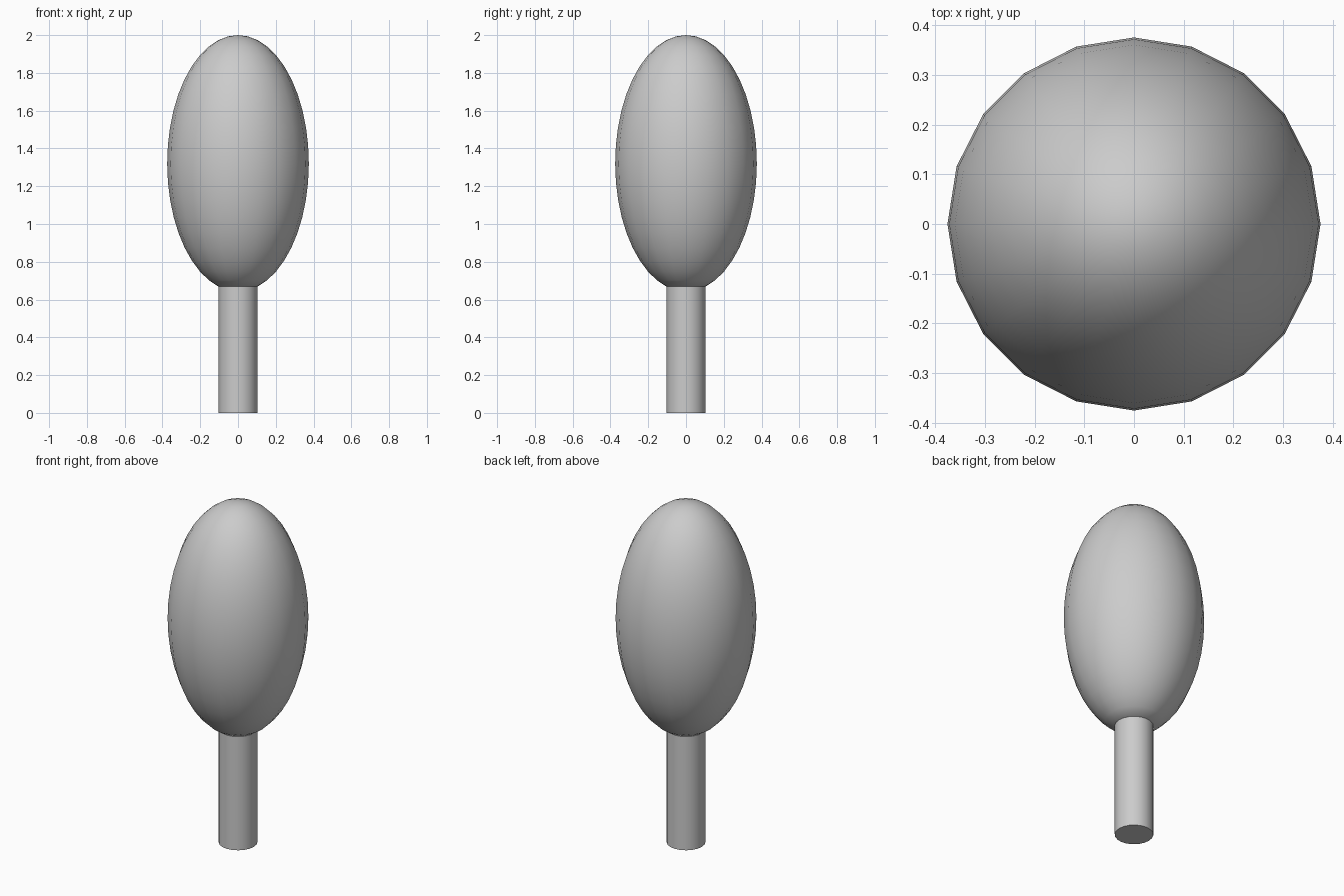
import bpy, bmesh, math

if "Cube" in bpy.data.objects:
    bpy.data.objects.remove(bpy.data.objects["Cube"])

SIDES = 20


def lathe(name, profile):
    """Revolve (radius, z) points about the z axis, capping both ends."""
    bm = bmesh.new()
    rings = []
    for r, z in profile:
        if r < 1e-5:
            rings.append([bm.verts.new((0, 0, z))])
        else:
            rings.append([bm.verts.new((r * math.cos(2 * math.pi * i / SIDES),
                                        r * math.sin(2 * math.pi * i / SIDES), z))
                          for i in range(SIDES)])
    for low, high in zip(rings, rings[1:]):
        for i in range(SIDES):
            j = (i + 1) % SIDES
            if len(high) == 1:
                bm.faces.new((low[i], low[j], high[0]))
            else:
                bm.faces.new((low[i], low[j], high[j], high[i]))
    for ring in (rings[0], rings[-1]):
        if len(ring) > 1:
            bm.faces.new(ring)
    bmesh.ops.recalc_face_normals(bm, faces=bm.faces)
    mesh = bpy.data.meshes.new(name)
    bm.to_mesh(mesh)
    bm.free()
    obj = bpy.data.objects.new(name, mesh)
    bpy.context.collection.objects.link(obj)
    bpy.ops.object.select_all(action='DESELECT')
    obj.select_set(True)
    bpy.context.view_layer.objects.active = obj
    bpy.ops.object.shade_smooth_by_angle(angle=math.radians(35))
    return obj


# Straight trunk
TRUNK_R, TRUNK_TOP = 0.103, 0.668
lathe("trunk", [(TRUNK_R, 0), (TRUNK_R, TRUNK_TOP)])

# Egg-shaped crown: ellipse cut off where it meets the trunk
CROWN_R, HALF = 0.375, 0.679
CENTRE = 2.0 - HALF
start = -math.acos(TRUNK_R / CROWN_R)
RINGS = 20
angles = [start + (math.pi / 2 - start) * k / RINGS for k in range(RINGS + 1)]
lathe("crown", [(CROWN_R * math.cos(a), CENTRE + HALF * math.sin(a)) for a in angles])
